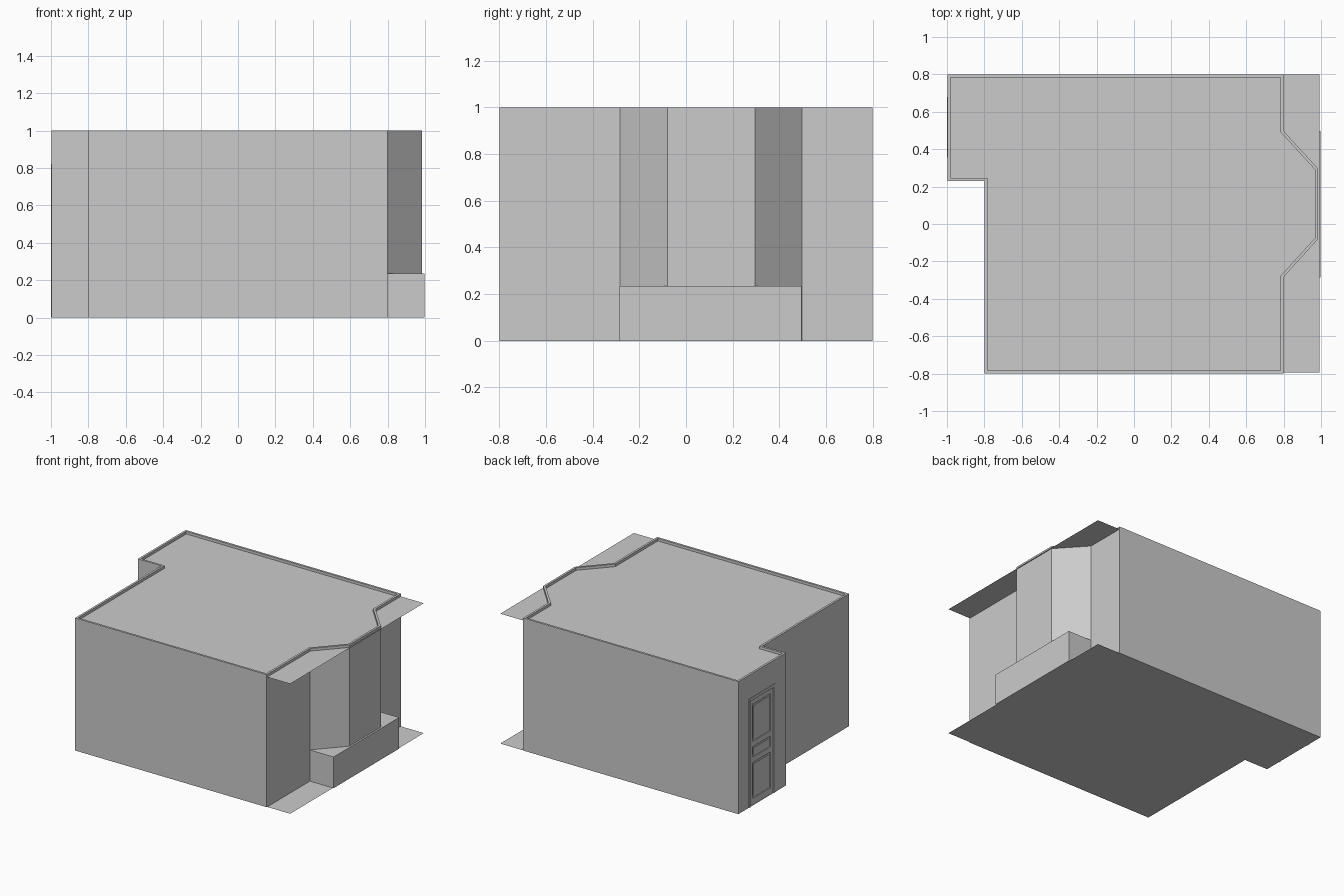
import bpy, bmesh

if "Cube" in bpy.data.objects:
    bpy.data.objects.remove(bpy.data.objects["Cube"])

# Room outline with an entry recess on the left and a bay on the right
LEFT, SIDE, BAY = -0.997, 0.80, 0.985
OUTLINE = [(LEFT, 0.8), (LEFT, 0.23), (-0.8, 0.23), (-0.8, -0.8), (SIDE, -0.8),
           (SIDE, -0.283), (BAY, -0.08), (BAY, 0.295), (SIDE, 0.497), (SIDE, 0.8)]
SLAB = [(LEFT, 0.798), (LEFT, 0.23), (-0.8, 0.23), (-0.8, -0.795),
        (0.992, -0.795), (0.992, 0.798)]


def finish(name, bm):
    mesh = bpy.data.meshes.new(name)
    bm.normal_update()
    bm.to_mesh(mesh)
    bm.free()
    obj = bpy.data.objects.new(name, mesh)
    bpy.context.collection.objects.link(obj)
    return obj


def polygon(bm, points, z):
    return bm.faces.new([bm.verts.new((x, y, z)) for x, y in points])


def sheet(name, points, z, up):
    bm = bmesh.new()
    face = polygon(bm, points, z)
    face.normal_update()
    if (face.normal.z > 0) != up:
        face.normal_flip()
    return finish(name, bm)


def add_box(bm, x0, x1, y0, y1, z0, z1):
    verts = bmesh.ops.create_cube(bm, size=1)["verts"]
    for v in verts:
        v.co = ((x0 + x1) / 2 + v.co.x * (x1 - x0),
                (y0 + y1) / 2 + v.co.y * (y1 - y0),
                (z0 + z1) / 2 + v.co.z * (z1 - z0))


def box(name, *bounds):
    bm = bmesh.new()
    add_box(bm, *bounds)
    return finish(name, bm)


# Walls: an inset outline ring extruded upward
bm = bmesh.new()
inner = polygon(bm, OUTLINE, 0)
inner.normal_update()
bmesh.ops.inset_region(bm, faces=[inner], thickness=0.016,
                       use_boundary=True, use_even_offset=True)
bmesh.ops.delete(bm, geom=[inner], context='FACES_ONLY')
ext = bmesh.ops.extrude_face_region(bm, geom=bm.faces[:], use_keep_orig=True)
top = [g for g in ext["geom"] if isinstance(g, bmesh.types.BMVert)]
bmesh.ops.translate(bm, verts=top, vec=(0, 0, 1))
bmesh.ops.recalc_face_normals(bm, faces=bm.faces[:])
walls = finish("walls", bm)

# Floor and ceiling sheets run past the right wall
sheet("floor", SLAB, 0.0, False)
sheet("ceiling", SLAB, 0.98, True)

# Window seat below the bay
box("window_seat", SIDE - 0.01, 0.998, -0.285, 0.496, 0.0, 0.235)

# Doorway opening
Y0, Y1, TOP = 0.355, 0.68, 0.82
T = 0.022
cutter = box("doorway_cutter", -1.1, -0.9, Y0 + T, Y1 - T, -0.1, TOP - T)
cutter.hide_render = True
cutter.hide_viewport = True
mod = walls.modifiers.new("doorway", 'BOOLEAN')
mod.operation = 'DIFFERENCE'
mod.solver = 'EXACT'
mod.object = cutter

# Door casing
bm = bmesh.new()
add_box(bm, -1.0, -0.98, Y0, Y0 + T, 0, TOP)
add_box(bm, -1.0, -0.98, Y1 - T, Y1, 0, TOP)
add_box(bm, -1.0, -0.98, Y0 + T, Y1 - T, TOP - T, TOP)
finish("door_casing", bm)

# Door leaf with three sunken, raised-centre panels
bm = bmesh.new()
a, b = Y0 + T, Y1 - T
p, q = a + 0.035, b - 0.035
panels = [(0.05, 0.32), (0.36, 0.44), (0.48, 0.76)]
face_x, back_x = -0.992, -0.980
add_box(bm, face_x, back_x, a, p, 0, TOP - T)
add_box(bm, face_x, back_x, q, b, 0, TOP - T)
rails = [0] + [z for pair in panels for z in pair] + [TOP - T]
for z0, z1 in zip(rails[::2], rails[1::2]):
    add_box(bm, face_x, back_x, p, q, z0, z1)
for z0, z1 in panels:
    add_box(bm, face_x + 0.006, back_x, p, q, z0, z1)
    add_box(bm, face_x + 0.002, back_x, p + 0.015, q - 0.015, z0 + 0.015, z1 - 0.015)
finish("door", bm)
